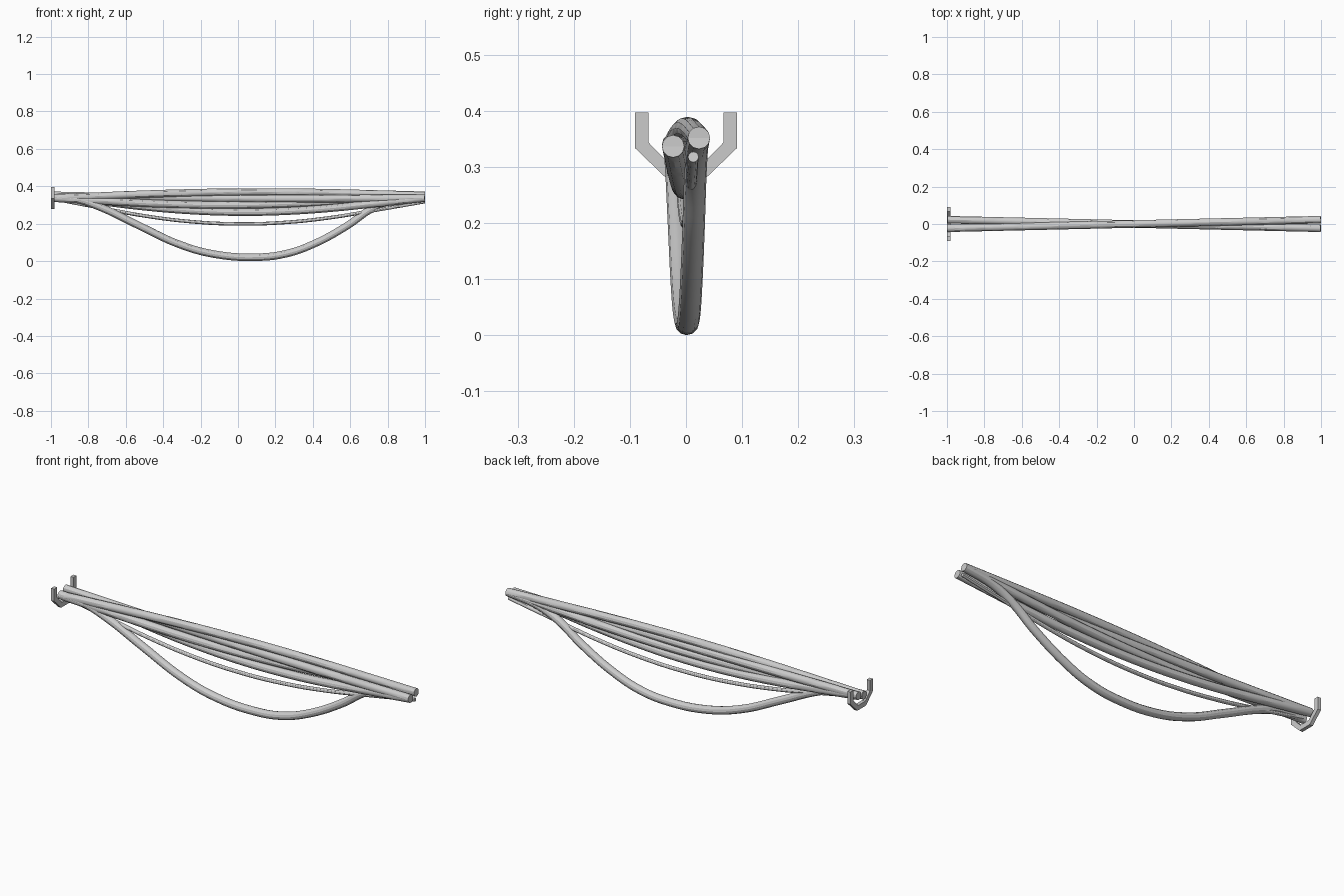
import bpy, bmesh

if "Cube" in bpy.data.objects:
    bpy.data.objects.remove(bpy.data.objects["Cube"])


def cable(name, radius, pts):
    """Round cable along smooth interpolated points, capped at both ends."""
    cu = bpy.data.curves.new(name, 'CURVE')
    cu.dimensions = '3D'
    cu.bevel_depth = radius
    cu.bevel_resolution = 4
    cu.resolution_u = 5
    cu.use_fill_caps = True
    sp = cu.splines.new('BEZIER')
    sp.bezier_points.add(len(pts) - 1)
    for b, p in zip(sp.bezier_points, pts):
        b.co = p
        b.handle_left_type = b.handle_right_type = 'AUTO'
    ob = bpy.data.objects.new(name, cu)
    bpy.context.collection.objects.link(ob)
    bpy.ops.object.select_all(action='DESELECT')
    ob.select_set(True)
    bpy.context.view_layer.objects.active = ob
    bpy.ops.object.convert(target='MESH')
    bpy.ops.object.shade_smooth_by_angle()


def sagging(name, radius, left, right, mid_z, mid_y=0.0):
    """Cable between two end (y, z) positions with a parabolic sag or arch."""
    pts = []
    for i in range(9):
        x = -1 + i / 4
        t = (x + 1) / 2
        y = left[0] + (right[0] - left[0]) * t + mid_y * (1 - x * x)
        base = left[1] + (right[1] - left[1]) * t
        z = base + (mid_z - (left[1] + right[1]) / 2) * (1 - x * x) ** 1.25
        pts.append((x * 0.998, y, z))
    cable(name, radius, pts)


# Main bundle: cables crossing from one side to the other
A, B = (0.023, 0.352), (-0.023, 0.337)
sagging("top_cable", 0.020, B, A, 0.369)
sagging("upper_cable", 0.020, A, B, 0.335)
sagging("middle_cable", 0.020, B, A, 0.300)
sagging("lower_cable", 0.020, A, B, 0.262)
sagging("thin_cable", 0.0095, (-0.013, 0.335), (0.013, 0.318), 0.199)

# Long hanging loop
profile = [(-0.998, .340), (-.87, .332), (-.74, .290), (-.53, .190), (-.31, .088),
           (-.12, .036), (.10, .021), (.25, .038), (.39, .085), (.585, .190),
           (.71, .277), (.83, .328), (.998, .352)]
cable("hanging_cable", 0.020, [(x, 0.023 * x, z) for x, z in profile])

# Forked bracket plate at the left end, mirrored half profile
half = [(.035, .280), (.091, .334), (.091, .397), (.067, .397), (.067, .344), (.029, .305)]
outline = half + [(-y, z) for y, z in reversed(half)]
bm = bmesh.new()
face = bm.faces.new([bm.verts.new((-1.0, y, z)) for y, z in outline])
ext = bmesh.ops.extrude_face_region(bm, geom=[face])
bmesh.ops.translate(bm, vec=(0.018, 0, 0),
                    verts=[v for v in ext["geom"] if isinstance(v, bmesh.types.BMVert)])
bmesh.ops.recalc_face_normals(bm, faces=bm.faces)
me = bpy.data.meshes.new("bracket")
bm.to_mesh(me)
bm.free()
bpy.context.collection.objects.link(bpy.data.objects.new("bracket", me))
